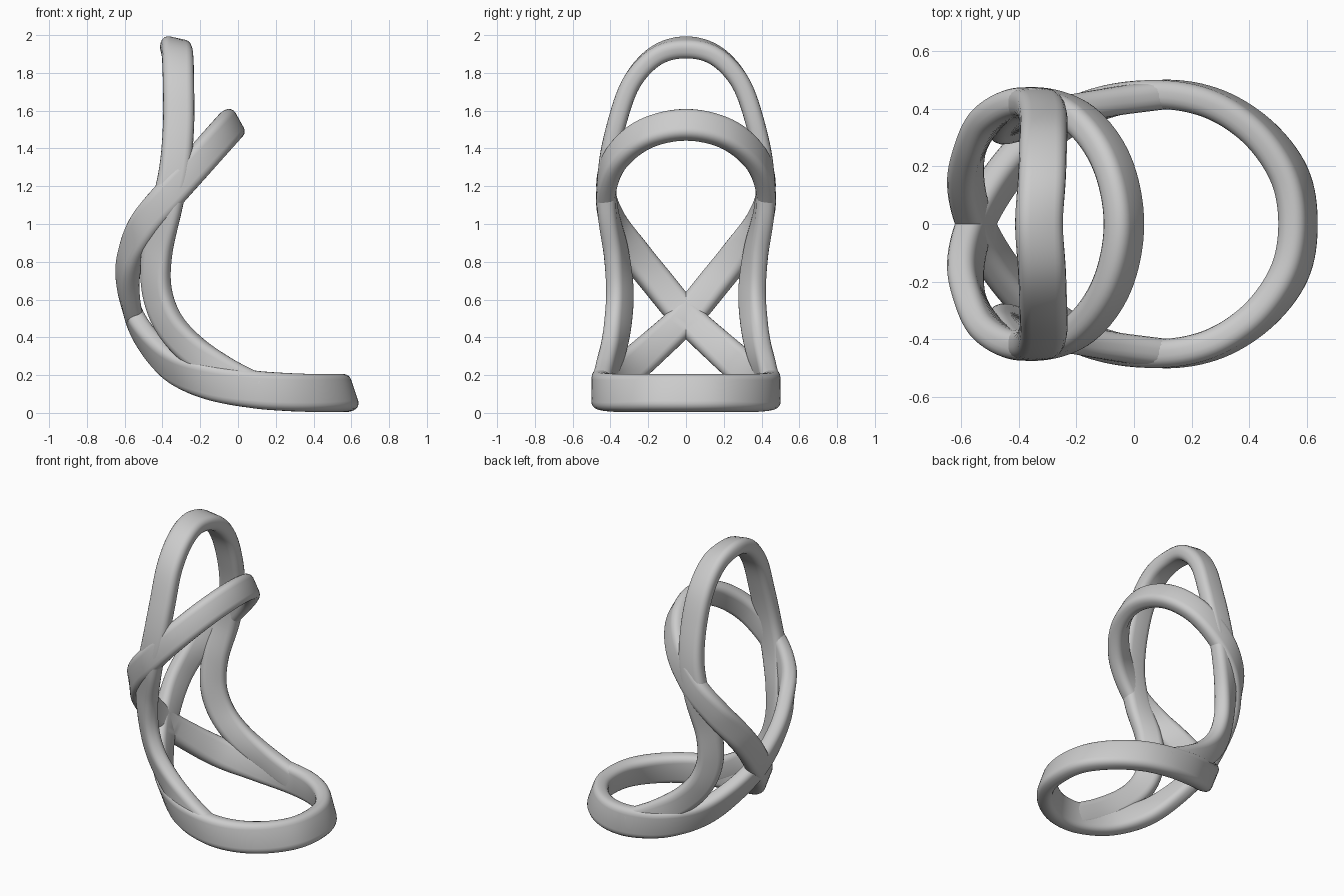
import bpy, bmesh, math
from mathutils import Vector
from mathutils.geometry import interpolate_bezier

cube = bpy.data.objects.get("Cube")
if cube:
    bpy.data.objects.remove(cube, do_unlink=True)

grey = bpy.data.materials.new("satin grey")
grey.use_nodes = True
colour = (0.6, 0.6, 0.6, 1)
grey.diffuse_color = colour
grey.node_tree.nodes["Principled BSDF"].inputs["Base Color"].default_value = colour

STEPS = 8


def mirror_y(v):
    return Vector((v.x, -v.y, v.z))


def spline(pts, mirrored_end):
    """Smooth curve through pts; ends on the centre plane run straight across it."""
    last = mirror_y(pts[-2]) if mirrored_end else 2 * pts[-1] - pts[-2]
    p = [mirror_y(pts[1])] + pts + [last]
    out = []
    for i in range(1, len(p) - 2):
        a = p[i] + (p[i + 1] - p[i - 1]) / 6
        b = p[i + 1] - (p[i + 2] - p[i]) / 6
        out += interpolate_bezier(p[i], a, b, p[i + 1], STEPS + 1)[:-1]
    return out + [pts[-1]]


def rounded_section(width, thick, radius, arc=4):
    """Rounded rectangle as (across width, across thickness) pairs."""
    out = []
    for q, (sx, sy) in enumerate([(1, 1), (-1, 1), (-1, -1), (1, -1)]):
        for k in range(arc + 1):
            t = math.pi / 2 * (q + k / arc)
            out.append((sx * (width / 2 - radius) + radius * math.cos(t),
                        sy * (thick / 2 - radius) + radius * math.sin(t)))
    return out


def band(name, rows, thick, width_at, mirrored_end):
    """Sweep a flat rounded bar along rows of (position, outward direction)."""
    path = spline([Vector(r[:3]) for r in rows], mirrored_end)
    outward = spline([Vector(r[3:]).normalized() for r in rows], mirrored_end)
    bm = bmesh.new()
    rings = []
    n = len(path)
    for i, (c, o) in enumerate(zip(path, outward)):
        tangent = path[min(i + 1, n - 1)] - path[max(i - 1, 0)]
        if i == 0 or (i == n - 1 and mirrored_end):
            tangent = Vector((0, tangent.y, 0))
        tangent.normalize()
        o = (o - tangent * o.dot(tangent)).normalized()
        side = tangent.cross(o)
        rings.append([bm.verts.new(c + side * u + o * v)
                      for u, v in rounded_section(width_at(c.z), thick, 0.04)])
    for r, s in zip(rings, rings[1:]):
        for k in range(len(r)):
            j = (k + 1) % len(r)
            bm.faces.new((r[k], r[j], s[j], s[k]))
    if not mirrored_end:
        bm.faces.new(rings[-1])
    bmesh.ops.recalc_face_normals(bm, faces=bm.faces)
    mesh = bpy.data.meshes.new(name)
    bm.to_mesh(mesh)
    bm.free()
    mesh.materials.append(grey)
    obj = bpy.data.objects.new(name, mesh)
    bpy.context.collection.objects.link(obj)
    mod = obj.modifiers.new("mirror", 'MIRROR')
    mod.use_axis = (False, True, False)
    bpy.ops.object.select_all(action='DESELECT')
    obj.select_set(True)
    bpy.context.view_layer.objects.active = obj
    bpy.ops.object.shade_smooth_by_angle(angle=math.radians(40))
    return obj


# Base ring, crossing behind and rising into the forward arch
crossed = [
    (.57, 0, .105, 9, 0, 3), (.54, .17, .105, 8, 4, 3), (.43, .32, .105, 6, 7, 2),
    (.27, .42, .11, 3, 9, 1), (.08, .45, .125, 0, 1, 0), (-.14, .41, .165, -2, 9, -2),
    (-.33, .3, .24, -5, 7, -4), (-.46, .16, .36, -8, 4, -4), (-.55, 0, .51, -9, 0, -2),
    (-.585, -.15, .69, -9, -3, -1), (-.565, -.27, .84, -8, -5, 0),
    (-.49, -.38, 1, -4, -9, 0), (-.36, -.425, 1.16, 0, -1, 0),
    (-.2, -.375, 1.34, 4, -9, 2), (-.08, -.22, 1.475, 7, -5, 4), (-.035, 0, 1.525, 9, 0, 5),
]
band("crossed_loop", crossed, .1, lambda z: .17 + .04 * max(0, 1 - z / .45), True)

# Tall back arch whose legs sweep down into the base ring
arch = [
    (-.33, 0, 1.935, 2, 0, 9), (-.32, .16, 1.89, 1, 5, 8), (-.315, .29, 1.745, 0, 8, 5),
    (-.315, .37, 1.52, 0, 9, 2), (-.335, .415, 1.29, 0, 9, 1), (-.38, .415, 1.08, -1, 9, 0),
    (-.43, .37, .85, -4, 9, 0), (-.43, .35, .65, -6, 8, 0), (-.37, .36, .48, -5, 8, -2),
    (-.25, .385, .34, -3, 9, -2), (-.08, .425, .22, -1, 9, 0), (.1, .45, .125, 0, 1, 0),
]
band("back_arch", arch, .1, lambda z: .165, False)
